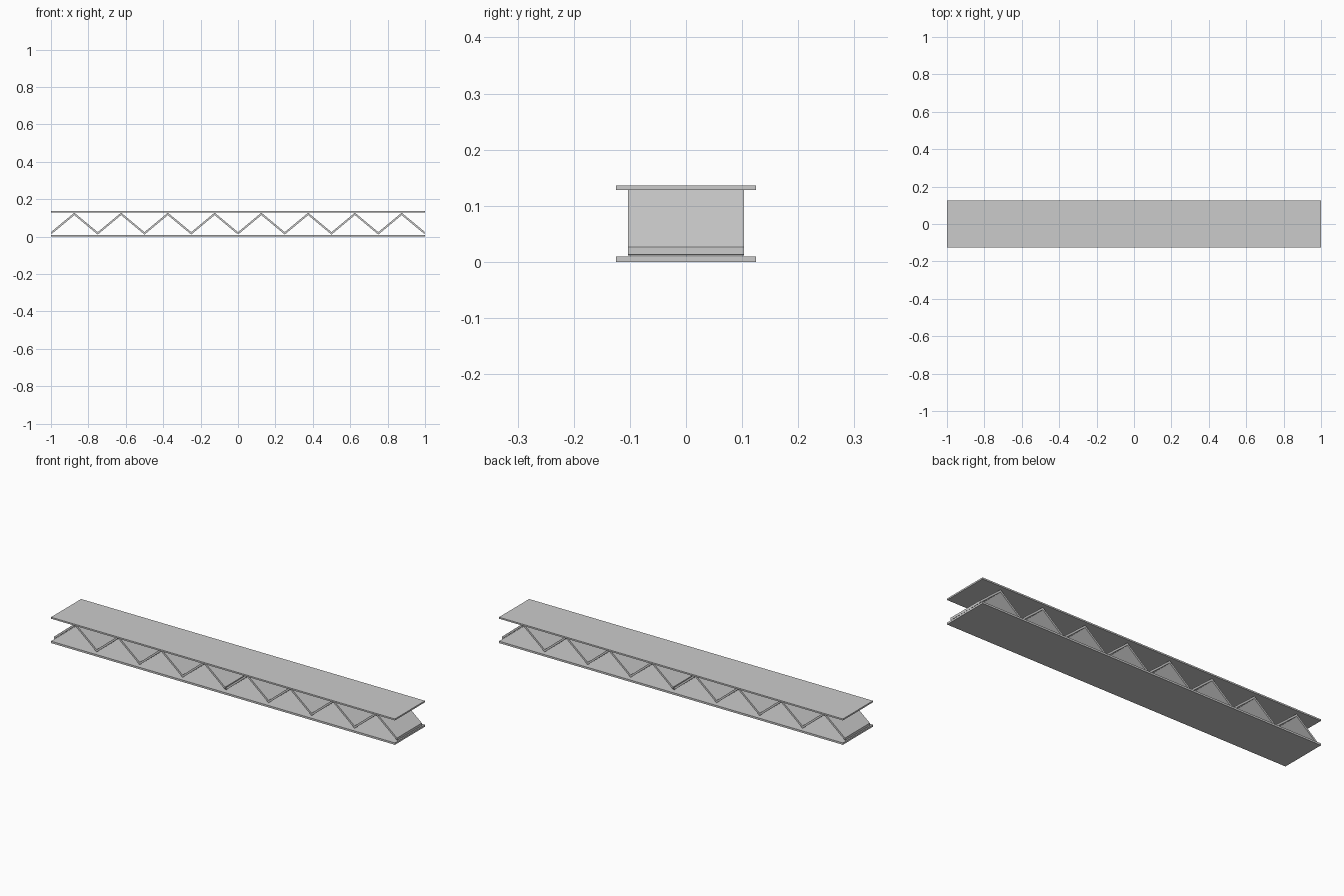
import bpy, bmesh

if "Cube" in bpy.data.objects:
    bpy.data.objects.remove(bpy.data.objects["Cube"])

def extrude_profile(name, pts, half_width):
    """Closed x-z outline extruded across y."""
    bm = bmesh.new()
    face = bm.faces.new([bm.verts.new((x, -half_width, z)) for x, z in pts])
    res = bmesh.ops.extrude_face_region(bm, geom=[face])
    moved = [g for g in res["geom"] if isinstance(g, bmesh.types.BMVert)]
    bmesh.ops.translate(bm, verts=moved, vec=(0, 2 * half_width, 0))
    bmesh.ops.recalc_face_normals(bm, faces=bm.faces)
    mesh = bpy.data.meshes.new(name)
    bm.to_mesh(mesh)
    bm.free()
    ob = bpy.data.objects.new(name, mesh)
    bpy.context.collection.objects.link(ob)
    return ob

def plate(name, z0, z1):
    return extrude_profile(name, [(-1, z0), (1, z0), (1, z1), (-1, z1)], 0.125)

# Top and bottom flange plates
plate("bottom_plate", 0.0, 0.010)
plate("top_plate", 0.128, 0.136)

# Folded zigzag webs, one per half, with a small gap in the middle
GAP, LOW, HIGH, THICK = 0.003, 0.011, 0.115, 0.013
STEP = 0.125
end_z = LOW + (HIGH - LOW) * GAP / STEP
for name, x0 in (("left_web", -1.0), ("right_web", 0.0)):
    line = [(x0 + GAP, end_z)]
    line += [(x0 + i * STEP, HIGH if i % 2 else LOW) for i in range(1, 8)]
    line += [(x0 + 1 - GAP, end_z)]
    upper = [(x, z + THICK) for x, z in reversed(line)]
    extrude_profile(name, line + upper, 0.103)
